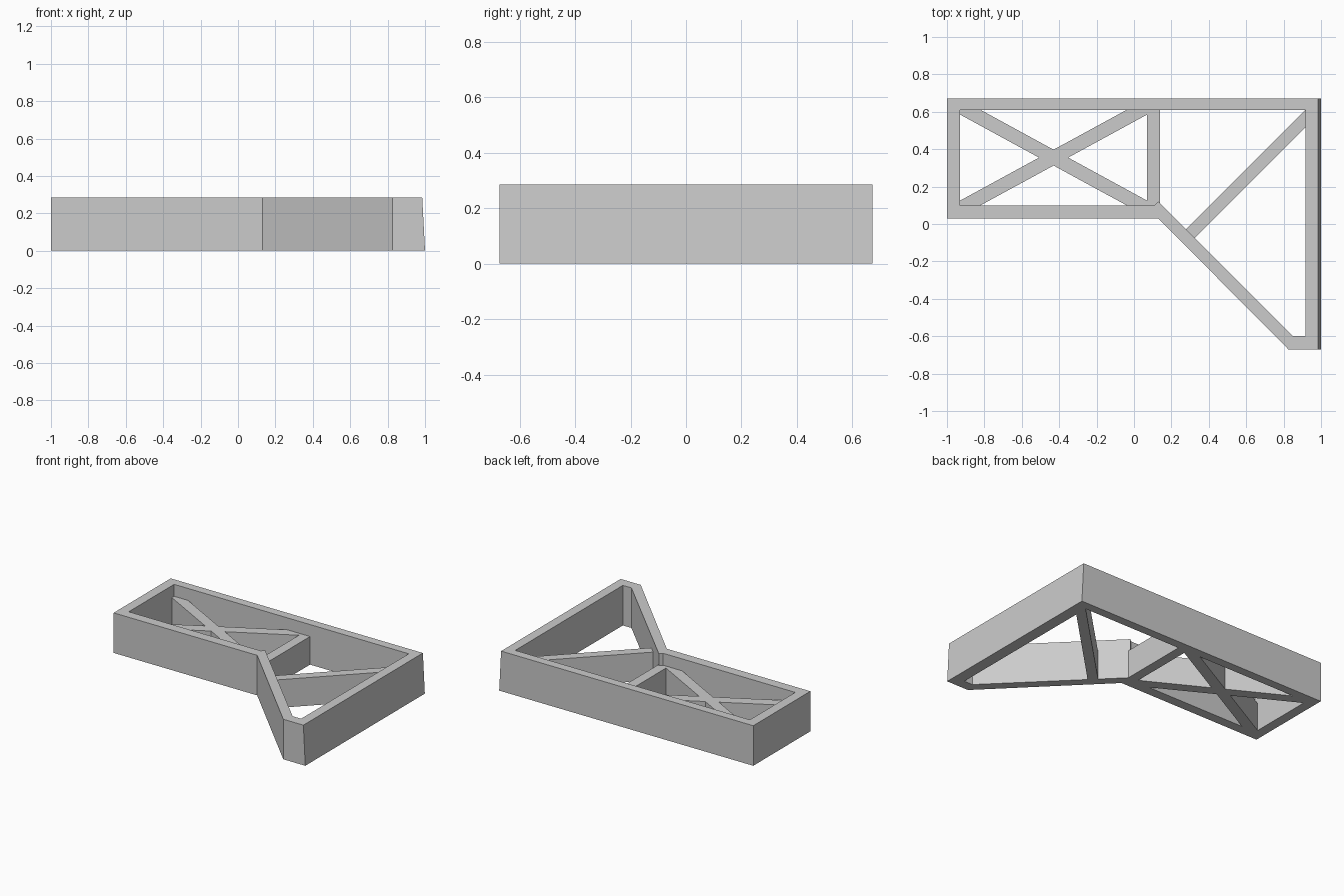
import bpy
import bmesh

cube = bpy.data.objects.get("Cube")
if cube:
    bpy.data.objects.remove(cube, do_unlink=True)

RIM, BRACE = 0.285, 0.2   # heights of the outer frame and the inner braces

grey = bpy.data.materials.new("plain grey")
grey.use_nodes = True
grey.diffuse_color = (0.6, 0.6, 0.6, 1)
grey.node_tree.nodes["Principled BSDF"].inputs["Base Color"].default_value = (0.6, 0.6, 0.6, 1)


def prism(name, outline, bottom, top):
    """Upright flat-sided solid from a plan outline."""
    bm = bmesh.new()
    base = bm.faces.new([bm.verts.new((x, y, bottom)) for x, y in outline])
    grown = bmesh.ops.extrude_face_region(bm, geom=[base], use_keep_orig=True)
    for v in grown["geom"]:
        if isinstance(v, bmesh.types.BMVert):
            v.co.z = top
    bmesh.ops.recalc_face_normals(bm, faces=bm.faces)
    mesh = bpy.data.meshes.new(name)
    bm.to_mesh(mesh)
    bm.free()
    mesh.materials.append(grey)
    obj = bpy.data.objects.new(name, mesh)
    bpy.context.collection.objects.link(obj)
    return obj


# Outer frame, with its right-hand end face leaning slightly inward
frame = prism("outer_frame", [(-1, 0.03), (0.13, 0.03), (0.827, -0.672), (1, -0.672),
                              (1, 0.672), (-1, 0.672)], 0, RIM)
for v in frame.data.vertices:
    if v.co.x > 0.99 and v.co.z > 0.1:
        v.co.x = 0.985

# Hollow out the frame, open at top and bottom
cutter = prism("frame_cutter", [(-0.93, 0.1), (0.11, 0.1), (0.13, 0.12), (0.85, -0.6),
                                (0.917, -0.6), (0.917, 0.61), (-0.93, 0.61)], -0.1, 0.5)
cutter.hide_render = True
hollow = frame.modifiers.new("hollow", "BOOLEAN")
hollow.operation = "DIFFERENCE"
hollow.solver = "EXACT"
hollow.object = cutter
bpy.context.view_layer.objects.active = frame
bpy.ops.object.modifier_apply(modifier=hollow.name)
bpy.data.objects.remove(cutter, do_unlink=True)

# Cross wall between the two bays
prism("divider_wall", [(0.07, 0.1), (0.11, 0.1), (0.13, 0.12), (0.14, 0.11),
                       (0.14, 0.61), (0.07, 0.61)], 0, BRACE)

# Crossed braces in the rectangular bay
strip = [(-0.5, 0.255), (-0.39, 0.255), (0.5, -0.23), (0.5, -0.255), (0.39, -0.255), (-0.5, 0.23)]
for name, side in (("falling_brace", 1), ("rising_brace", -1)):
    prism(name, [(x - 0.43, 0.355 + side * y) for x, y in strip], 0, BRACE)

# Diagonal brace in the triangular bay
prism("diagonal_brace", [(0.2775, -0.0275), (0.325, -0.075), (0.917, 0.517), (0.917, 0.61)],
      0, BRACE)
